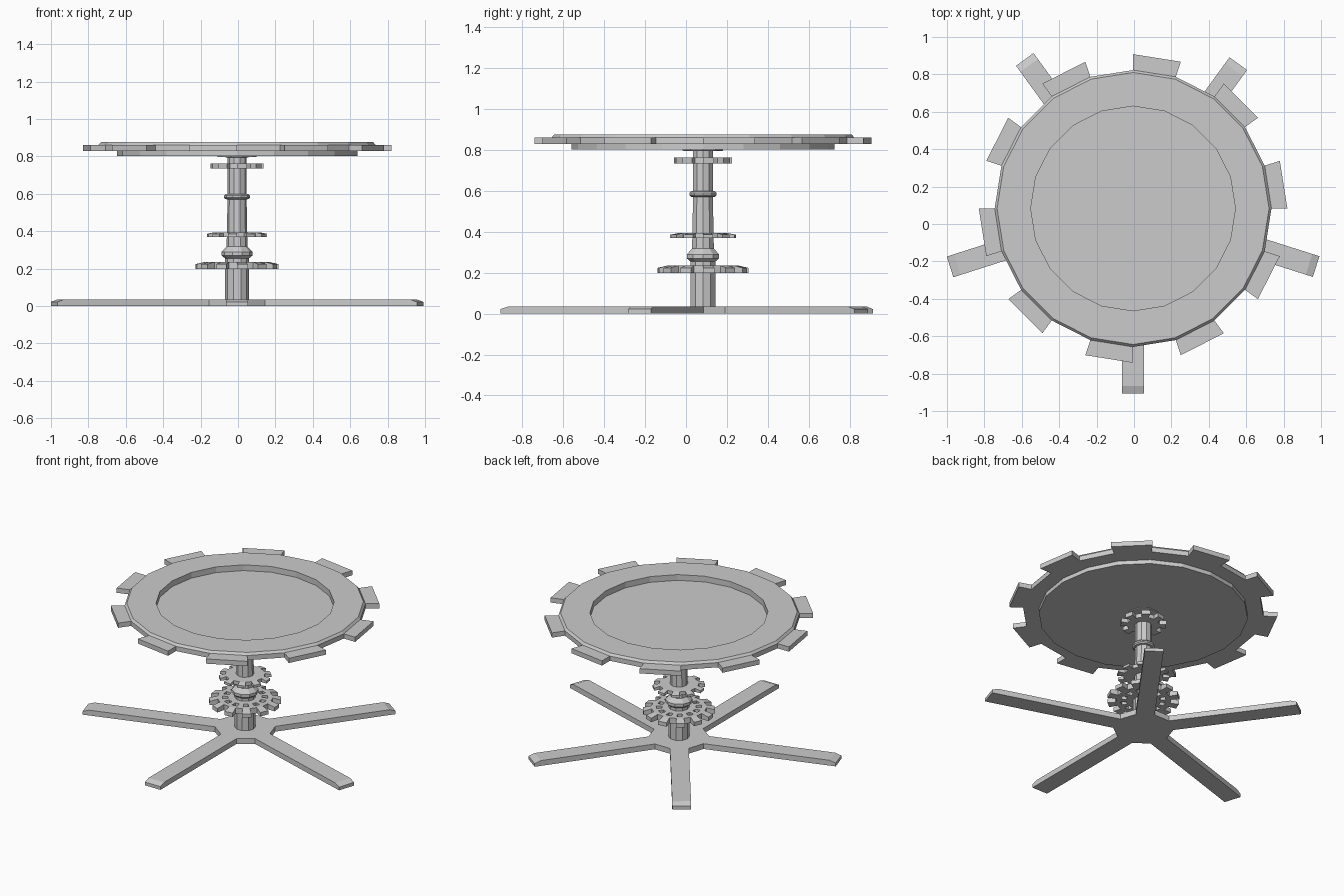
import bpy, bmesh
from math import sin, cos, pi, radians

if "Cube" in bpy.data.objects:
    bpy.data.objects.remove(bpy.data.objects["Cube"])

CX, CY = -0.005, 0.083   # shared axis of table and stand


def finish(name, bm):
    bmesh.ops.recalc_face_normals(bm, faces=bm.faces[:])
    me = bpy.data.meshes.new(name)
    bm.to_mesh(me)
    bm.free()
    ob = bpy.data.objects.new(name, me)
    ob.location = (CX, CY, 0)
    bpy.context.collection.objects.link(ob)
    return ob


def thicken(bm, height):
    """Extrude the flat sheet upward, return the new top vertices."""
    ext = bmesh.ops.extrude_face_region(bm, geom=bm.faces[:], use_keep_orig=True)
    top = [g for g in ext["geom"] if isinstance(g, bmesh.types.BMVert)]
    bmesh.ops.translate(bm, verts=top, vec=(0, 0, height))
    return top


def lathe(name, profile, sides):
    bm = bmesh.new()
    vs = [bm.verts.new((r, 0, z)) for r, z in profile]
    es = [bm.edges.new(p) for p in zip(vs, vs[1:])]
    bmesh.ops.spin(bm, geom=vs + es, axis=(0, 0, 1), cent=(0, 0, 0),
                   angle=2 * pi, steps=sides, use_duplicate=False)
    bmesh.ops.remove_doubles(bm, verts=bm.verts[:], dist=1e-5)
    return finish(name, bm)


def gear(name, teeth, radii, gapped, z0, z1, chamfer=0.0):
    """Ring grid; bands listed in gapped keep only every second cell."""
    n = teeth * 2
    bm = bmesh.new()
    rings = [[bm.verts.new((r * cos(2 * pi * i / n), r * sin(2 * pi * i / n), z0))
              for i in range(n)] for r in radii]
    for b in range(len(radii) - 1):
        for i in range(n):
            if b in gapped and i % 2 != gapped[b]:
                continue
            j = (i + 1) % n
            bm.faces.new((rings[b][i], rings[b + 1][i], rings[b + 1][j], rings[b][j]))
    loose = [v for v in bm.verts if not v.link_faces]
    bmesh.ops.delete(bm, geom=loose, context='VERTS')
    for v in thicken(bm, z1 - z0):
        if v.co.xy.length > radii[-1] - 1e-4:
            v.co.z -= chamfer
    return finish(name, bm)


# Five-legged flat base, tips sloped down
bm = bmesh.new()
half, root, slope = 0.058, 0.176, 0.04
hub, tips = [], []
for ang, length in ((-90, 0.99), (-17.6, 1.027), (54, 0.957), (126, 0.985), (197.7, 1.027)):
    a = radians(ang)
    rows = [[bm.verts.new((u * cos(a) - s * sin(a), u * sin(a) + s * cos(a), 0))
             for s in (-half, half)] for u in (root, length - slope, length)]
    for p, q in zip(rows, rows[1:]):
        bm.faces.new((p[0], q[0], q[1], p[1]))
    hub += rows[0]
    tips += [tuple(v.co.xy) for v in rows[2]]
bm.faces.new(hub)
for v in thicken(bm, 0.036):
    if any(abs(v.co.x - x) + abs(v.co.y - y) < 1e-4 for x, y in tips):
        v.co.z = 0.022
finish("base", bm)

# Column with collars
lathe("column", [(0, 0.03), (0.064, 0.03), (0.064, 0.255), (0.083, 0.27), (0.083, 0.29),
                 (0.056, 0.318), (0.051, 0.57), (0.062, 0.572), (0.07, 0.58),
                 (0.07, 0.59), (0.062, 0.598), (0.051, 0.60), (0.051, 0.795),
                 (0.104, 0.797), (0.104, 0.804), (0, 0.804)], 10)

# Gears on the column
gear("lower_gear", 12, (0.05, 0.105, 0.14, 0.17, 0.222), {1: 1, 3: 0}, 0.198, 0.236, 0.012)
gear("middle_gear", 10, (0.04, 0.122, 0.161), {1: 0}, 0.37, 0.394, 0.008)
gear("upper_gear", 8, (0.04, 0.10, 0.142), {1: 0}, 0.735, 0.763)

# Table top: dished disc with ten rim teeth
lathe("table_top", [(0, 0.838), (0.547, 0.838), (0.547, 0.877), (0.727, 0.877),
                    (0.74, 0.862), (0.74, 0.83), (0.643, 0.83), (0.643, 0.803), (0, 0.803)], 20)
gear("table_rim_teeth", 10, (0.74, 0.825), {0: 0}, 0.83, 0.862)
